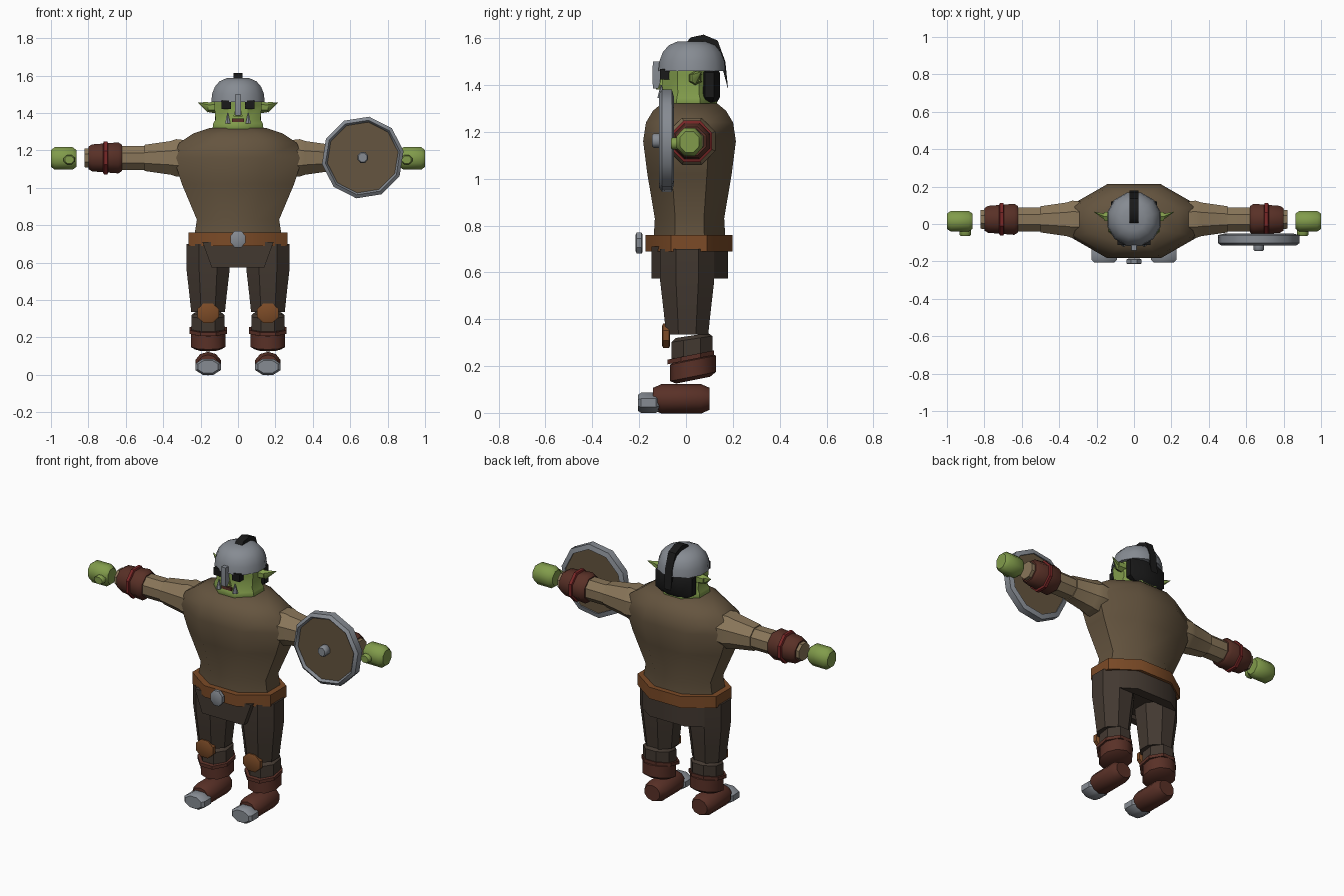
import bpy, bmesh, math

cube = bpy.data.objects.get("Cube")
if cube:
    bpy.data.objects.remove(cube, do_unlink=True)


def material(name, *rgb):
    mat = bpy.data.materials.new(name)
    mat.use_nodes = True
    mat.diffuse_color = (*rgb, 1)
    mat.node_tree.nodes["Principled BSDF"].inputs["Base Color"].default_value = (*rgb, 1)
    return mat


GREEN = material("green skin", .22, .33, .07)
STEEL = material("grey steel", .24, .26, .29)
TUNIC = material("brown cloth", .13, .09, .05)
SLEEVE = material("tan cloth", .25, .18, .1)
LEATHER = material("dark red leather", .1, .03, .02)
BELT = material("orange leather", .2, .07, .02)
TROUSERS = material("dark trousers", .055, .04, .03)
BLACK = material("black hair", .01, .01, .01)
RED = material("red band", .19, .02, .02)


def skin(name, mat, rings, pair=False, wrap=False):
    """Bridge rings of points into one solid, optionally once per body side."""
    for prefix, side in (("left_", 1), ("right_", -1)) if pair else (("", 1),):
        bm = bmesh.new()
        rows = [[bm.verts.new((x * side, y, z)) for x, y, z in ring] for ring in rings]
        links = list(zip(rows, rows[1:]))
        if wrap:
            links.append((rows[-1], rows[0]))
        else:
            bm.faces.new(rows[0])
            bm.faces.new(rows[-1])
        for low, high in links:
            for i in range(len(low)):
                bm.faces.new((low[i - 1], low[i], high[i], high[i - 1]))
        bmesh.ops.recalc_face_normals(bm, faces=bm.faces)
        mesh = bpy.data.meshes.new(prefix + name)
        bm.to_mesh(mesh)
        bm.free()
        mesh.materials.append(mat)
        part = bpy.data.objects.new(prefix + name, mesh)
        bpy.context.collection.objects.link(part)
        bpy.ops.object.select_all(action="DESELECT")
        part.select_set(True)
        bpy.context.view_layer.objects.active = part
        bpy.ops.object.shade_smooth_by_angle(angle=math.radians(40))


def on_axis(axis, along, across):
    """Insert the position along an axis between the two other coordinates."""
    point = list(across)
    point.insert("xyz".index(axis), along)
    return point


def section(axis, along, center, radii, sides, tilt=0, turn=.5):
    """Regular outline whose flats touch the given radii."""
    points = []
    for i in range(sides):
        angle = math.tau * (i + turn) / sides
        a = radii[0] * math.cos(angle) / math.cos(math.pi / sides)
        b = radii[1] * math.sin(angle) / math.cos(math.pi / sides)
        points.append(on_axis(axis, along + tilt * b, (center[0] + a, center[1] + b)))
    return points


def loft(name, mat, axis, center, profile, sides=8, depth=lambda r: r, turn=.5, **options):
    """Profile of (position, radius); depth gives the second radius."""
    skin(name, mat, [section(axis, along, center, (r, depth(r)), sides, turn=turn)
                     for along, r in profile], **options)


def barrel(name, mat, axis, center, size, sides=8, bevel=.2, tilt=0, **options):
    """Straight block with bevelled ends."""
    k = "xyz".index(axis)
    middle = [c for i, c in enumerate(center) if i != k]
    half = [s / 2 for i, s in enumerate(size) if i != k]
    rings = []
    for step, scale in ((-.5, 1 - bevel), (-.35, 1), (.35, 1), (.5, 1 - bevel)):
        radii = [h * scale for h in half]
        rings.append(section(axis, center[k] + step * size[k], middle, radii, sides, tilt))
    skin(name, mat, rings, **options)


def plate(name, mat, axis, outline, start, end):
    skin(name, mat, [[on_axis(axis, along, p) for p in outline] for along in (start, end)])


def mirrored(half):
    return half + [(-a, b) for a, b in reversed(half)]


# Shared centre lines
BODY = (0, .015)
LEG_X = .16
ARM = (.025, 1.16)
SHIELD = (.667, 1.162)

# Torso and belt
loft("tunic", TUNIC, "z", BODY,
     [(.7, .24), (.83, .22), (1.02, .3), (1.16, .345), (1.24, .315), (1.29, .24), (1.32, .15)],
     depth=lambda r: .06 + .4 * r)
barrel("belt", BELT, "z", center=(0, .013, .725), size=(.53, .37, .07), bevel=0)
barrel("belt_buckle", STEEL, "y", center=(0, -.2, .725), size=(.08, .03, .09))

# Trousers with hanging front and back flaps
loft("hips", TROUSERS, "z", BODY, [(.6, .2), (.65, .25), (.72, .25)], depth=lambda r: .6 * r)
plate("front_flap", TROUSERS, "y", mirrored([(.19, .71), (.14, .573)]), start=-.147, end=-.1)
plate("back_flap", TROUSERS, "z", mirrored([(.21, .12), (.12, .18)]), start=.573, end=.71)
loft("trouser_leg", TROUSERS, "z", (LEG_X, .005),
     [(.335, .09), (.43, .1), (.56, .115), (.7, .115)], pair=True)
barrel("shin", TROUSERS, "z", center=(LEG_X, .025, .28), size=(.175, .175, .1), tilt=.15, pair=True)
barrel("knee_pad", BELT, "y", center=(LEG_X, -.085, .33), size=(.115, .035, .105), pair=True)

# Boots
barrel("boot_cuff", LEATHER, "z", center=(LEG_X, .02, .237), size=(.2, .2, .02),
       bevel=0, tilt=.2, pair=True)
barrel("boot_shaft", LEATHER, "z", center=(LEG_X, .03, .19), size=(.185, .185, .1),
       sides=10, bevel=.25, tilt=.2, pair=True)
barrel("boot_foot", LEATHER, "y", center=(LEG_X, -.02, .06), size=(.136, .24, .12),
       sides=10, bevel=.25, pair=True)
barrel("toe_cap", STEEL, "y", center=(LEG_X, -.16, .043), size=(.136, .09, .086), pair=True)

# Arms
loft("upper_sleeve", SLEEVE, "x", ARM, [(.24, .09), (.33, .1), (.36, .09), (.5, .07)], pair=True)
loft("lower_sleeve", SLEEVE, "x", ARM, [(.49, .064), (.62, .064), (.82, .05)], pair=True)
loft("bracer", LEATHER, "x", ARM, [(.62, .07), (.64, .083), (.78, .072), (.8, .06)], pair=True)
barrel("bracer_band", RED, "x", center=(.708, *ARM), size=(.026, .172, .176), bevel=.1, pair=True)
barrel("hand", GREEN, "x", center=(.932, .015, 1.157), size=(.136, .11, .12), bevel=.25, pair=True)
barrel("thumb", GREEN, "y", center=(.902, -.04, 1.15), size=(.06, .05, .05), pair=True)

# Head
loft("head", GREEN, "z", (0, .01), [(1.29, .12), (1.32, .136), (1.345, .132), (1.365, .12),
                                   (1.44, .127), (1.5, .12)], depth=lambda r: .9 * r)
loft("ear", GREEN, "x", (.04, 1.43), [(.1, .03), (.16, .022)], sides=6, pair=True)
skin("ear_tip", GREEN, [section("x", .16, (.04, 1.43), (.015, .024), 6),
                        section("x", .215, (.065, 1.456), (.001, .001), 6)], pair=True)
barrel("eye", BLACK, "y", center=(.062, -.087, 1.445), size=(.05, .05, .045),
       sides=4, bevel=0, pair=True)
loft("tusk", STEEL, "z", (.055, -.106), [(1.345, .014), (1.4, .002)], sides=6, pair=True)
barrel("mouth", LEATHER, "z", center=(0, -.1, 1.362), size=(.065, .025, .018), sides=4, bevel=0)
loft("nose", GREEN, "z", (0, -.1), [(1.38, .025), (1.44, .01)], sides=6)
barrel("hair", BLACK, "z", center=(0, .1, 1.4), size=(.248, .09, .15), bevel=.3)

# Helmet with nose guard and crest
dome = [(1.46 + .13 * math.sin(t / 3), .143 * math.cos(t / 3) ** .6) for t in range(5)]
loft("helmet", STEEL, "z", (0, .025), dome, sides=12)
barrel("nose_guard", STEEL, "z", center=(0, -.127, 1.443), size=(.032, .03, .115), sides=4, bevel=.1)
plate("crest", BLACK, "x", [(0, 1.58), (.02, 1.603), (.075, 1.615), (.135, 1.59), (.168, 1.5),
                            (.18, 1.38), (.14, 1.53), (.08, 1.57)], start=-.024, end=.024)

# Round shield on the left arm
loft("shield_rim", STEEL, "y", SHIELD, [(-.052, .182), (-.102, .182), (-.116, .192),
                                       (-.102, .21), (-.06, .21)], sides=10, turn=.25, wrap=True)
loft("shield_board", TUNIC, "y", SHIELD, [(-.1, .186), (-.06, .186)], sides=10, turn=.25)
barrel("shield_boss", STEEL, "y", center=(SHIELD[0], -.12, SHIELD[1]), size=(.056, .05, .06))
